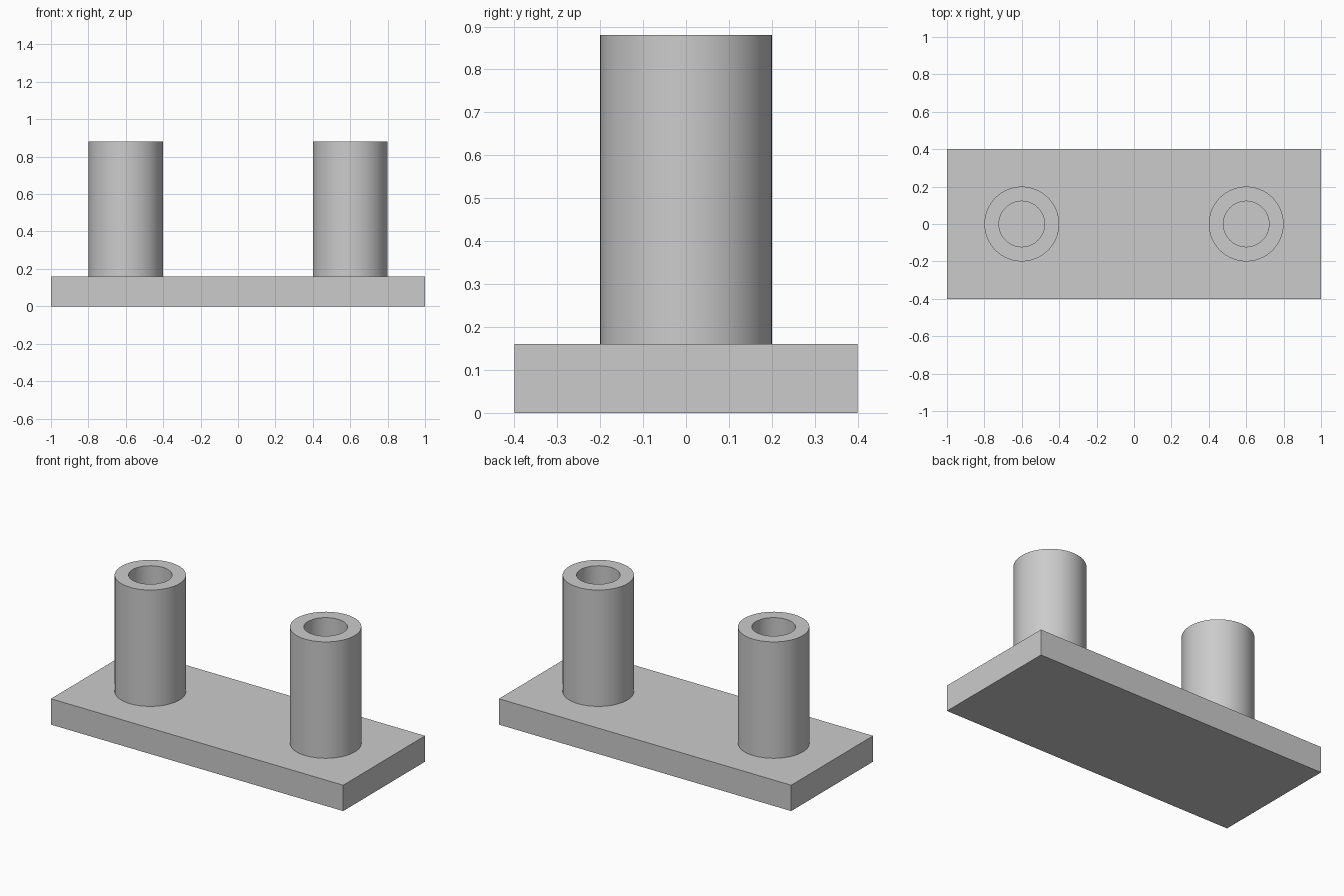
import bpy
import bmesh
import math
from mathutils import Matrix, Vector

if "Cube" in bpy.data.objects:
    bpy.data.objects.remove(bpy.data.objects["Cube"], do_unlink=True)

PLATE_SIZE = (2.0, 0.8, 0.16)
POST_TOP = 0.88
OUTER_R, BORE_R = 0.2, 0.122
POST_X = 0.6
SIDES = 64

grey = bpy.data.materials.new("plain grey")
grey.use_nodes = True
colour = (0.6, 0.6, 0.6, 1)
grey.diffuse_color = colour
grey.node_tree.nodes["Principled BSDF"].inputs["Base Color"].default_value = colour


def add_object(name, bm):
    bmesh.ops.recalc_face_normals(bm, faces=bm.faces)
    mesh = bpy.data.meshes.new(name)
    bm.to_mesh(mesh)
    bm.free()
    mesh.materials.append(grey)
    obj = bpy.data.objects.new(name, mesh)
    bpy.context.collection.objects.link(obj)
    return obj


# Flat base plate
bm = bmesh.new()
bmesh.ops.create_cube(bm, size=1)
bmesh.ops.scale(bm, vec=PLATE_SIZE, verts=bm.verts)
bmesh.ops.translate(bm, vec=(0, 0, PLATE_SIZE[2] / 2), verts=bm.verts)
add_object("base_plate", bm)


# Hollow post: wall profile turned about its axis, standing on the plate
def hollow_post(name, x):
    base = PLATE_SIZE[2]
    profile = [(OUTER_R, base), (OUTER_R, POST_TOP), (BORE_R, POST_TOP), (BORE_R, base)]
    bm = bmesh.new()
    verts = [bm.verts.new((r, 0, z)) for r, z in profile]
    edges = [bm.edges.new(pair) for pair in zip(verts, verts[1:])]
    bmesh.ops.spin(bm, geom=verts + edges, cent=(0, 0, 0), axis=(0, 0, 1),
                   angle=math.tau, steps=SIDES, use_merge=True)
    bmesh.ops.remove_doubles(bm, verts=bm.verts, dist=0.0001)
    bmesh.ops.recalc_face_normals(bm, faces=bm.faces)
    # The wall is open underneath, so make sure the outside faces outward
    outer = max(bm.faces, key=lambda f: f.calc_center_median().xy.length)
    flip = outer.normal.dot(outer.calc_center_median() * Vector((1, 1, 0))) < 0
    if flip:
        bmesh.ops.reverse_faces(bm, faces=bm.faces)
    bmesh.ops.transform(bm, matrix=Matrix.Translation((x, 0, 0)), verts=bm.verts)
    obj = add_object(name, bm)
    bpy.ops.object.select_all(action="DESELECT")
    obj.select_set(True)
    bpy.context.view_layer.objects.active = obj
    bpy.ops.object.shade_smooth_by_angle(angle=math.radians(30))


hollow_post("left_post", POST_X)
hollow_post("right_post", -POST_X)
